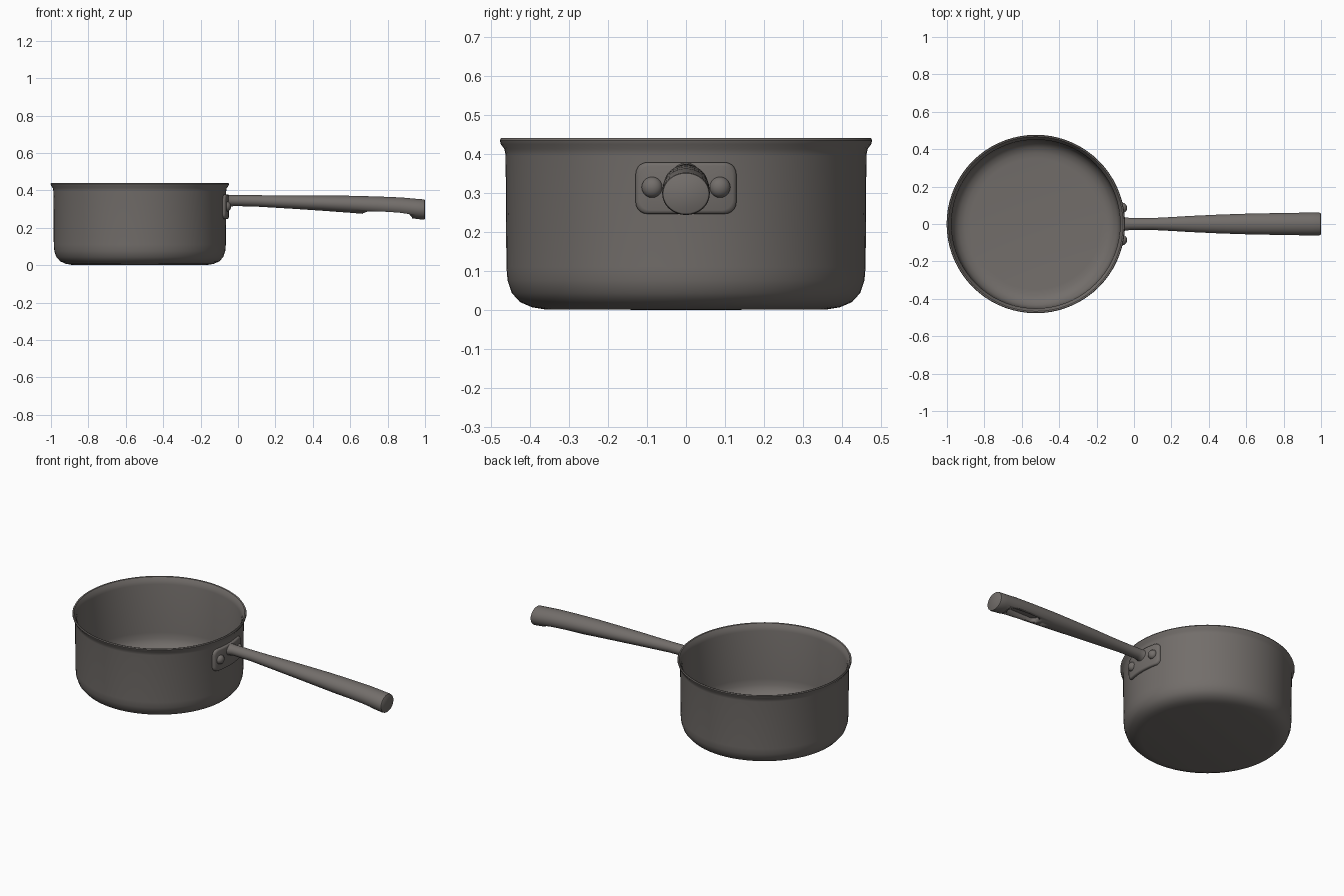
import bpy, bmesh, math
from mathutils import Vector

if "Cube" in bpy.data.objects:
    bpy.data.objects.remove(bpy.data.objects["Cube"])

CX, WALL = -0.525, 0.46          # pan axis and outer wall radius

steel = bpy.data.materials.new("warm grey steel")
steel.diffuse_color = (0.17, 0.155, 0.145, 1)
steel.use_nodes = True
steel.node_tree.nodes["Principled BSDF"].inputs["Base Color"].default_value = steel.diffuse_color


def finish(name, bm, angle=40):
    bmesh.ops.recalc_face_normals(bm, faces=bm.faces)
    me = bpy.data.meshes.new(name)
    bm.to_mesh(me)
    bm.free()
    ob = bpy.data.objects.new(name, me)
    bpy.context.collection.objects.link(ob)
    me.materials.append(steel)
    bpy.ops.object.select_all(action='DESELECT')
    ob.select_set(True)
    bpy.context.view_layer.objects.active = ob
    bpy.ops.object.shade_smooth_by_angle(angle=math.radians(angle))
    return ob


def lathe(name, profile, steps):
    bm = bmesh.new()
    vs = [bm.verts.new((r, 0, z)) for r, z in profile]
    es = [bm.edges.new(p) for p in zip(vs, vs[1:])]
    bmesh.ops.spin(bm, geom=vs + es, axis=(0, 0, 1), cent=(0, 0, 0),
                   angle=math.tau, steps=steps, use_duplicate=False)
    bmesh.ops.remove_doubles(bm, verts=bm.verts, dist=1e-5)
    return finish(name, bm)


def loft(bm, rings):
    rows = [[bm.verts.new(p) for p in ring] for ring in rings]
    n = len(rows[0])
    for a, b in zip(rows, rows[1:]):
        for i in range(n):
            bm.faces.new((a[i], a[(i + 1) % n], b[(i + 1) % n], b[i]))
    bm.faces.new(rows[0])
    bm.faces.new(rows[-1])


# Pan: thin wall, rounded foot, flared rolled lip
pan = lathe("pan_body", [
    (0, 0), (0.36, 0.001), (0.395, 0.007), (0.425, 0.02), (0.446, 0.043), (0.457, 0.075),
    (WALL, 0.11), (WALL + 0.002, 0.395), (0.465, 0.412), (0.474, 0.424), (0.477, 0.434),
    (0.474, 0.44), (0.467, 0.438), (0.456, 0.42), (0.451, 0.40), (0.449, 0.11),
    (0.445, 0.075), (0.434, 0.05), (0.41, 0.026), (0.38, 0.016), (0.35, 0.013), (0, 0.013)], 72)
pan.location.x = CX


# Rivet plate: rounded rectangle wrapped round the wall
def plate_ring(shrink, radius):
    hy, hz, c, ring = 0.129 - shrink, 0.066 - shrink, 0.03, []
    for k, (sy, sz) in enumerate([(1, 1), (-1, 1), (-1, -1), (1, -1)]):
        for j in range(6):
            a = (k + j / 5) * math.pi / 2
            y = sy * (hy - c) + c * math.cos(a)
            z = 0.312 + sz * (hz - c) + c * math.sin(a)
            ring.append((y, z))
        if k in (0, 2):          # extra points keep the long edges curved
            ring += [(sy * (hy - c) * t, 0.312 + sz * hz) for t in (0.6, 0.2, -0.2, -0.6)]
    return [(CX + math.sqrt(radius ** 2 - y * y), y, z) for y, z in ring]


bm = bmesh.new()
loft(bm, [plate_ring(0, 0.455), plate_ring(0, 0.469),
          plate_ring(0.003, 0.474), plate_ring(0.009, 0.476)])
bmesh.ops.triangulate(bm, faces=[f for f in bm.faces if len(f.verts) > 4])
finish("rivet_plate", bm, 60)

# Domed rivets
for side, word in ((-1, "front"), (1, "back")):
    dome = [(0.027, -0.008)] + [(0.027 * math.cos(a), 0.022 * math.sin(a))
                                for a in [i * math.pi / 12 for i in range(6)]] + [(0, 0.022)]
    rivet = lathe(word + "_rivet", dome, 20)
    a = math.asin(side * 0.087 / 0.474)
    out = Vector((math.cos(a), math.sin(a), 0))
    rivet.location = Vector((CX, 0, 0.314)) + out * 0.474
    rivet.rotation_euler = out.to_track_quat('Z', 'Y').to_euler()

# Handle stations: x, half width, bottom z, top z
stations = [(-0.068, 0.046, 0.295, 0.378), (-0.048, 0.036, 0.312, 0.376), (-0.02, 0.032, 0.316, 0.375),
            (0.1, 0.032, 0.313, 0.374), (0.2, 0.037, 0.307, 0.373), (0.3, 0.043, 0.301, 0.373),
            (0.45, 0.050, 0.291, 0.372), (0.6, 0.055, 0.280, 0.371), (0.75, 0.058, 0.268, 0.367),
            (0.87, 0.060, 0.257, 0.362), (0.95, 0.061, 0.248, 0.355), (0.988, 0.061, 0.243, 0.352),
            (0.997, 0.059, 0.245, 0.350), (1.0, 0.055, 0.249, 0.346)]
rings = []
for x, w, lo, hi in stations:
    rings.append([(x, w * math.cos(t), (lo + hi) / 2 + (hi - lo) / 2 * math.sin(t))
                  for t in [i * math.tau / 32 for i in range(32)]])
bm = bmesh.new()
loft(bm, rings)
handle = finish("handle", bm)


# Underside relief and hanging slot cut into the handle
def cut(name, outline):
    bm = bmesh.new()
    loft(bm, outline)
    cutter = finish(name, bm)
    cutter.hide_render = True
    cutter.hide_set(True)
    mod = handle.modifiers.new(name, 'BOOLEAN')
    mod.operation, mod.solver, mod.object = 'DIFFERENCE', 'EXACT', cutter


relief = [(0.665, 0.2), (0.668, 0.277), (0.69, 0.286), (0.78, 0.286),
          (0.86, 0.281), (0.915, 0.273), (0.93, 0.255), (0.935, 0.2)]
cut("relief_cutter", [[(x, y, z) for x, z in relief] for y in (-0.1, 0.1)])

slot = []
for i in range(24):
    a = (i + 0.5) * math.tau / 24
    slot.append(((0.87 if math.cos(a) > 0 else 0.72) + 0.032 * math.cos(a), 0.032 * math.sin(a)))
cut("slot_cutter", [[(x, y, z) for x, y in slot] for z in (0.2, 0.312)])
